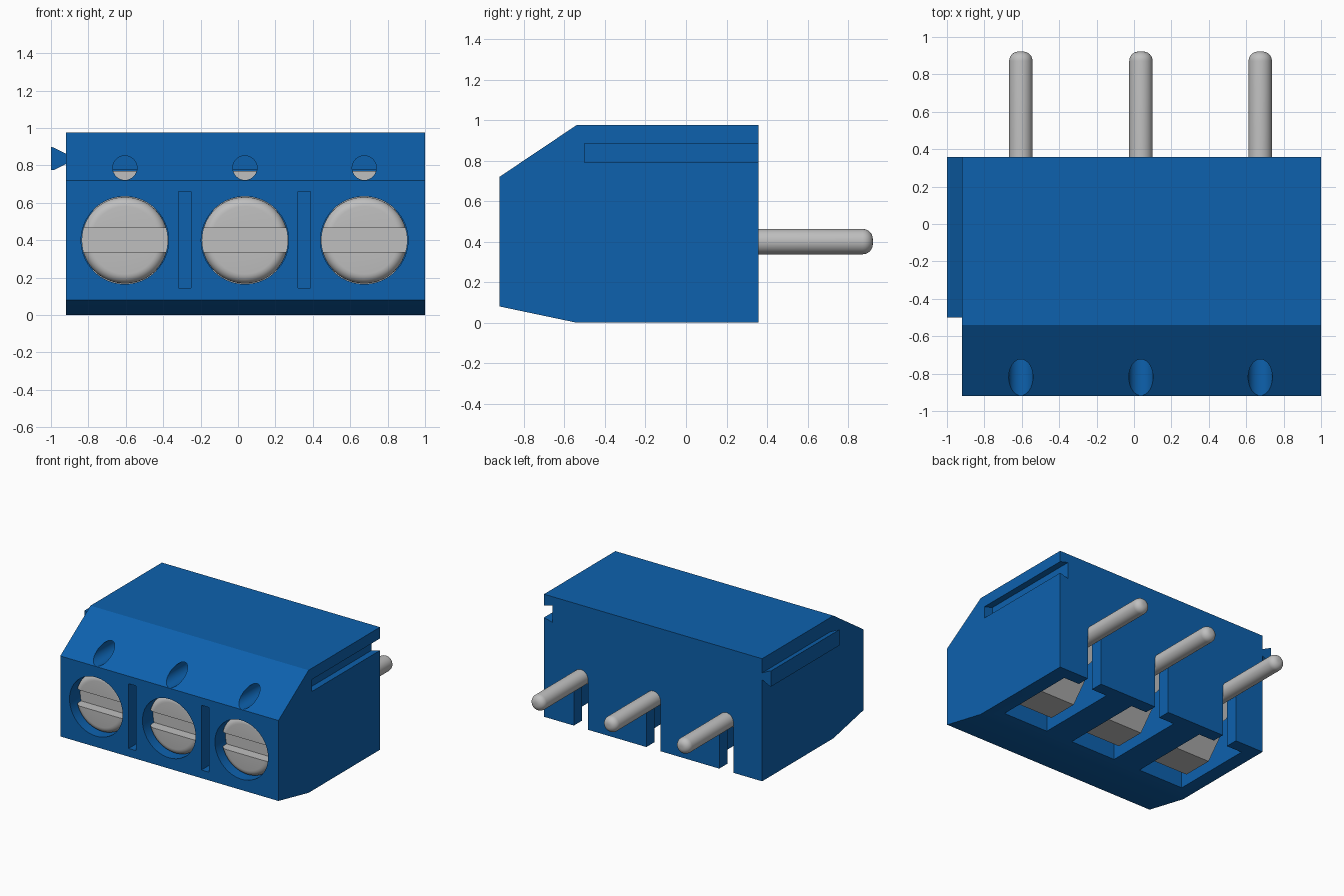
import bpy, bmesh, math
from mathutils import Vector

if "Cube" in bpy.data.objects:
    bpy.data.objects.remove(bpy.data.objects["Cube"])


def material(name, rgb, rough):
    m = bpy.data.materials.new(name)
    m.use_nodes = True
    m.diffuse_color = (*rgb, 1)
    b = m.node_tree.nodes["Principled BSDF"]
    b.inputs["Base Color"].default_value = (*rgb, 1)
    b.inputs["Roughness"].default_value = rough
    return m


BLUE = material("blue plastic", (0.004, 0.12, 0.42), 0.5)
GREY = material("grey metal", (0.52, 0.52, 0.52), 0.5)


def finish(name, bm, mat):
    bmesh.ops.remove_doubles(bm, verts=bm.verts, dist=1e-5)
    bmesh.ops.recalc_face_normals(bm, faces=bm.faces)
    me = bpy.data.meshes.new(name)
    bm.to_mesh(me)
    bm.free()
    ob = bpy.data.objects.new(name, me)
    bpy.context.collection.objects.link(ob)
    me.materials.append(mat)
    return ob


def prism(name, pts, start, end, to_xyz, mat=BLUE):
    """Extrude a 2D outline; to_xyz maps (u, v, depth) to a point."""
    bm = bmesh.new()
    a = [bm.verts.new(to_xyz(u, v, start)) for u, v in pts]
    b = [bm.verts.new(to_xyz(u, v, end)) for u, v in pts]
    n = len(pts)
    bm.faces.new(a)
    bm.faces.new(b)
    for i in range(n):
        bm.faces.new((a[i], a[(i + 1) % n], b[(i + 1) % n], b[i]))
    return finish(name, bm, mat)


def along_x(u, v, d):
    return (d, u, v)


def along_y(u, v, d):
    return (u, d, v)


def box(name, x0, x1, y0, y1, z0, z1, mat=BLUE):
    return prism(name, [(x0, z0), (x1, z0), (x1, z1), (x0, z1)], y0, y1, along_y, mat)


def lathe(name, profile, x, z, mat=BLUE, steps=48):
    """Spin (radius, y) points about a line parallel to y."""
    bm = bmesh.new()
    vs = [bm.verts.new((x + r, y, z)) for r, y in profile]
    es = [bm.edges.new(p) for p in zip(vs, vs[1:])]
    bmesh.ops.spin(bm, geom=vs + es, cent=(x, 0, z), axis=(0, 1, 0),
                   angle=2 * math.tau / 2, steps=steps)
    return finish(name, bm, mat)


def rod(name, r, y0, y1, x, z, mat=BLUE, steps=48):
    return lathe(name, [(0, y0), (r, y0), (r, y1), (0, y1)], x, z, mat, steps)


def rounded(r, tip, tail, c, sign):
    """Rod profile with a rounded rim at its tip."""
    arc = [(r - c + c * math.sin(t * math.pi / 12),
            tip + sign * (c - c * math.cos(t * math.pi / 12))) for t in range(7)]
    return [(0, tip)] + arc + [(r, tail), (0, tail)]


def cut(target, cutter):
    cutter.hide_render = True
    m = target.modifiers.new("cut", "BOOLEAN")
    m.operation, m.solver, m.object = "DIFFERENCE", "EXACT", cutter
    bpy.context.view_layer.objects.active = target
    bpy.ops.object.modifier_apply(modifier=m.name)
    bpy.data.objects.remove(cutter)


def smooth(ob):
    bpy.ops.object.select_all(action="DESELECT")
    ob.select_set(True)
    bpy.context.view_layer.objects.active = ob
    bpy.ops.object.shade_smooth_by_angle(angle=math.radians(30))


POLES = (-0.605, 0.037, 0.675)
BACK = 0.357

# Housing
housing = prism("housing", [(-0.92, 0.08), (-0.54, 0), (BACK, 0), (BACK, 0.975),
                            (-0.54, 0.975), (-0.92, 0.72)], -0.92, 1.0, along_x)

# Dovetail groove on the left side, matching rail on the right side
cut(housing, prism("groove_cutter", [(1.05, 0.80), (1.0, 0.79), (0.925, 0.77), (0.925, 0.905),
                                     (1.0, 0.885), (1.05, 0.875)], -0.5, 0.5, along_y))
prism("side_rail", [(-0.915, 0.81), (-0.985, 0.775), (-1.0, 0.775), (-1.0, 0.9),
                    (-0.985, 0.895), (-0.915, 0.86)], -0.5, BACK, along_y)

# Slots between the poles
for x in (-0.285, 0.355):
    cut(housing, box("slot_cutter", x - 0.033, x + 0.033, -1.0, -0.82, 0.145, 0.66))

for i, x in enumerate(POLES, 1):
    # Cell open below, rear notch, screw hole and wire hole
    cut(housing, box("cell_cutter", x - 0.2, x + 0.2, -0.42, 0.255, -0.1, 0.775))
    cut(housing, box("notch_cutter", x - 0.062, x + 0.062, 0.2, 0.5, -0.1, 0.4))
    cut(housing, rod("screw_hole_cutter", 0.234, -1.0, -0.38, x, 0.4, steps=64))
    cut(housing, rod("wire_hole_cutter", 0.065, -1.0, -0.38, x, 0.787, steps=32))

    # Slotted screw
    screw = lathe(f"screw_{i}", rounded(0.231, -0.87, -0.3, 0.05, 1), x, 0.4, GREY, 64)
    cut(screw, box("screw_slot_cutter", x - 0.4, x + 0.4, -1.0, -0.79, 0.338, 0.465))
    smooth(screw)

    # Metal clamp inside the cell
    prism(f"clamp_{i}", [(-0.33, 0.06), (-0.08, 0.06), (0.06, 0.22), (0.06, 0.77), (-0.33, 0.77)],
          x - 0.17, x + 0.17, along_x, GREY)
    smooth(rod(f"pin_collar_{i}", 0.17, 0.05, 0.16, x, 0.4, GREY))

    # Solder pin
    smooth(lathe(f"pin_{i}", rounded(0.0625, 0.922, 0.1, 0.05, -1), x, 0.4, GREY, 32))

smooth(housing)
